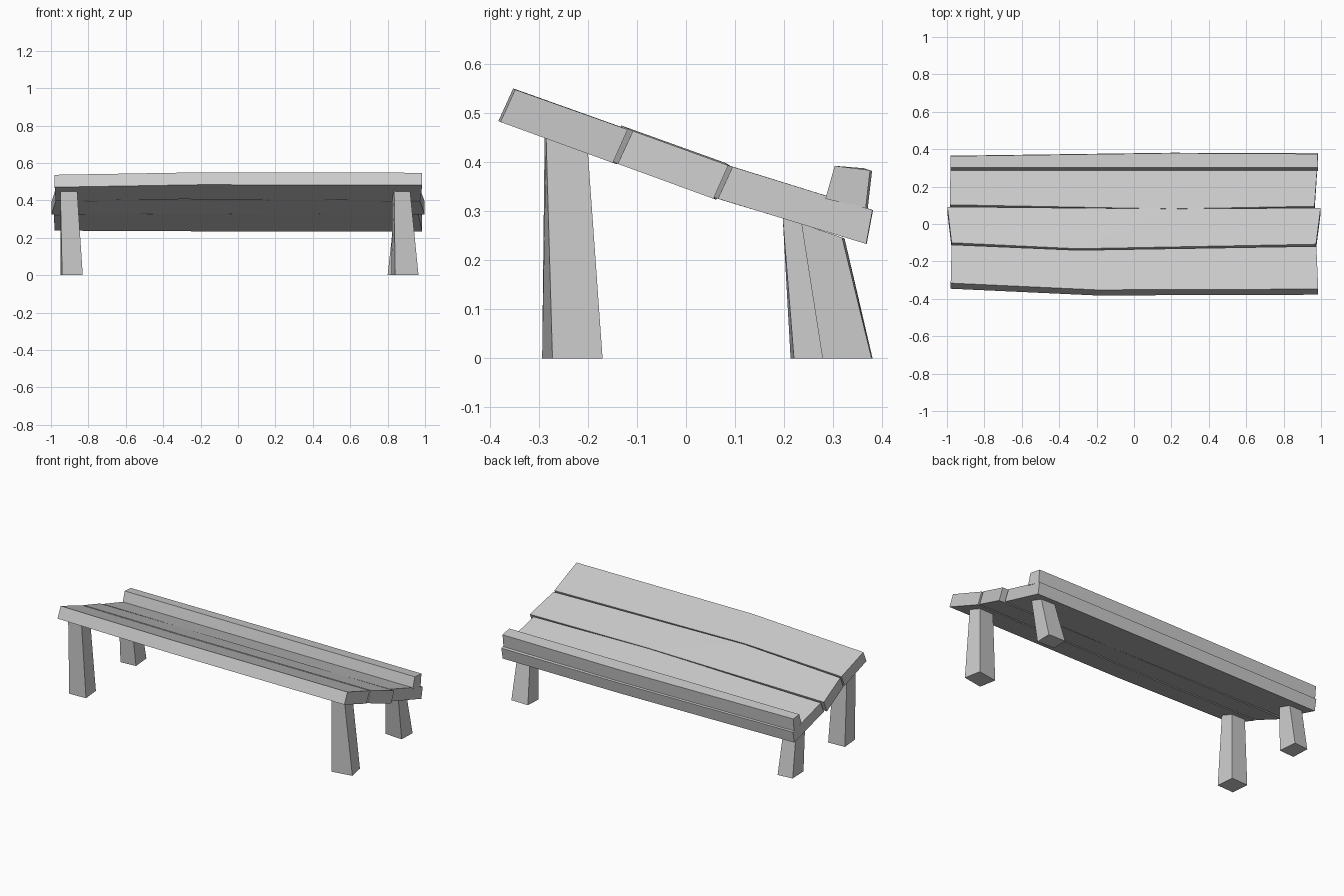
import bpy
import bmesh

cube = bpy.data.objects.get("Cube")
if cube:
    bpy.data.objects.remove(cube)

grey = bpy.data.materials.new("plain grey")
grey.use_nodes = True
grey.diffuse_color = (0.6, 0.6, 0.6, 1)
grey.node_tree.nodes["Principled BSDF"].inputs["Base Color"].default_value = (0.6, 0.6, 0.6, 1)

SLOPE = -0.34


def loft(name, rings):
    """Skin a row of four-cornered rings and close both ends."""
    bm = bmesh.new()
    loops = [[bm.verts.new(p) for p in ring] for ring in rings]
    for a, b in zip(loops, loops[1:]):
        for i in range(4):
            j = (i + 1) % 4
            bm.faces.new((a[i], a[j], b[j], b[i]))
    bm.faces.new(loops[0])
    bm.faces.new(loops[-1])
    bmesh.ops.recalc_face_normals(bm, faces=bm.faces)
    mesh = bpy.data.meshes.new(name)
    bm.to_mesh(mesh)
    bm.free()
    mesh.materials.append(grey)
    obj = bpy.data.objects.new(name, mesh)
    bpy.context.collection.objects.link(obj)


def plank(name, section, stations):
    """Section is front top, back top, back bottom, front bottom in (y, z).
    Each station: x of front edge, x of back edge, slide of each along the slope, lift."""
    rings = []
    for x_front, x_back, front, back, lift in stations:
        ring = []
        for i, (y, z) in enumerate(section):
            x, slide = (x_back, back) if i in (1, 2) else (x_front, front)
            ring.append((x, y + slide, z + slide * SLOPE + lift))
        rings.append(ring)
    loft(name, rings)


# Sloping top, from the high front edge to the low back edge
plank("front_plank",
      [(-0.350, 0.548), (-0.119, 0.466), (-0.149, 0.398), (-0.380, 0.482)],
      [(-0.98, -0.975, 0.034, 0.008, 0),
       (-0.2, -0.3, -0.002, -0.021, 0.001),
       (0.985, 0.975, 0.002, 0, 0)])
plank("middle_plank",
      [(-0.108, 0.463), (0.086, 0.393), (0.056, 0.325), (-0.139, 0.396)],
      [(-0.975, -0.998, 0.008, 0.006, 0),
       (-0.3, 0.2, -0.024, -0.005, 0.003),
       (0.973, 0.998, 0, 0, 0)])
plank("back_plank",
      [(0.095, 0.390), (0.380, 0.302), (0.367, 0.233), (0.065, 0.325)],
      [(-0.985, -0.98, 0.008, -0.015, 0),
       (0.2, 0.2, -0.014, 0.001, 0),
       (0.965, 0.985, 0, 0, 0)])

# Raised lip along the low edge
plank("back_lip",
      [(0.303, 0.392), (0.375, 0.383), (0.366, 0.305), (0.284, 0.325)],
      [(-0.98, -0.98, 0, -0.012, 0),
       (0.2, 0.2, 0, 0.004, 0),
       (0.985, 0.98, 0, 0, 0)])


def leg(name, foot, head):
    """Tapered post whose head follows the underside of the planks."""
    loft(name, [[(x, y, 0) for x, y in foot],
                [(x, y, 0.371 + SLOPE * (y + 0.05)) for x, y in head]])


def rect(x0, x1, y0, y1):
    return [(x0, y0), (x1, y0), (x1, y1), (x0, y1)]


leg("front_left_leg",
    [(0.84, -0.293), (0.965, -0.272), (0.945, -0.17), (0.82, -0.19)],
    [(0.835, -0.288), (0.92, -0.285), (0.918, -0.20), (0.825, -0.203)])
leg("front_right_leg",
    [(-0.94, -0.29), (-0.83, -0.285), (-0.84, -0.175), (-0.95, -0.18)],
    rect(-0.95, -0.86, -0.286, -0.2))
leg("back_left_leg",
    [(0.80, 0.285), (0.914, 0.278), (0.918, 0.378), (0.805, 0.38)],
    [(0.83, 0.24), (0.92, 0.235), (0.92, 0.318), (0.83, 0.323)])
leg("back_right_leg",
    [(-0.945, 0.213), (-0.845, 0.22), (-0.855, 0.335), (-0.95, 0.325)],
    rect(-0.945, -0.86, 0.197, 0.285))
